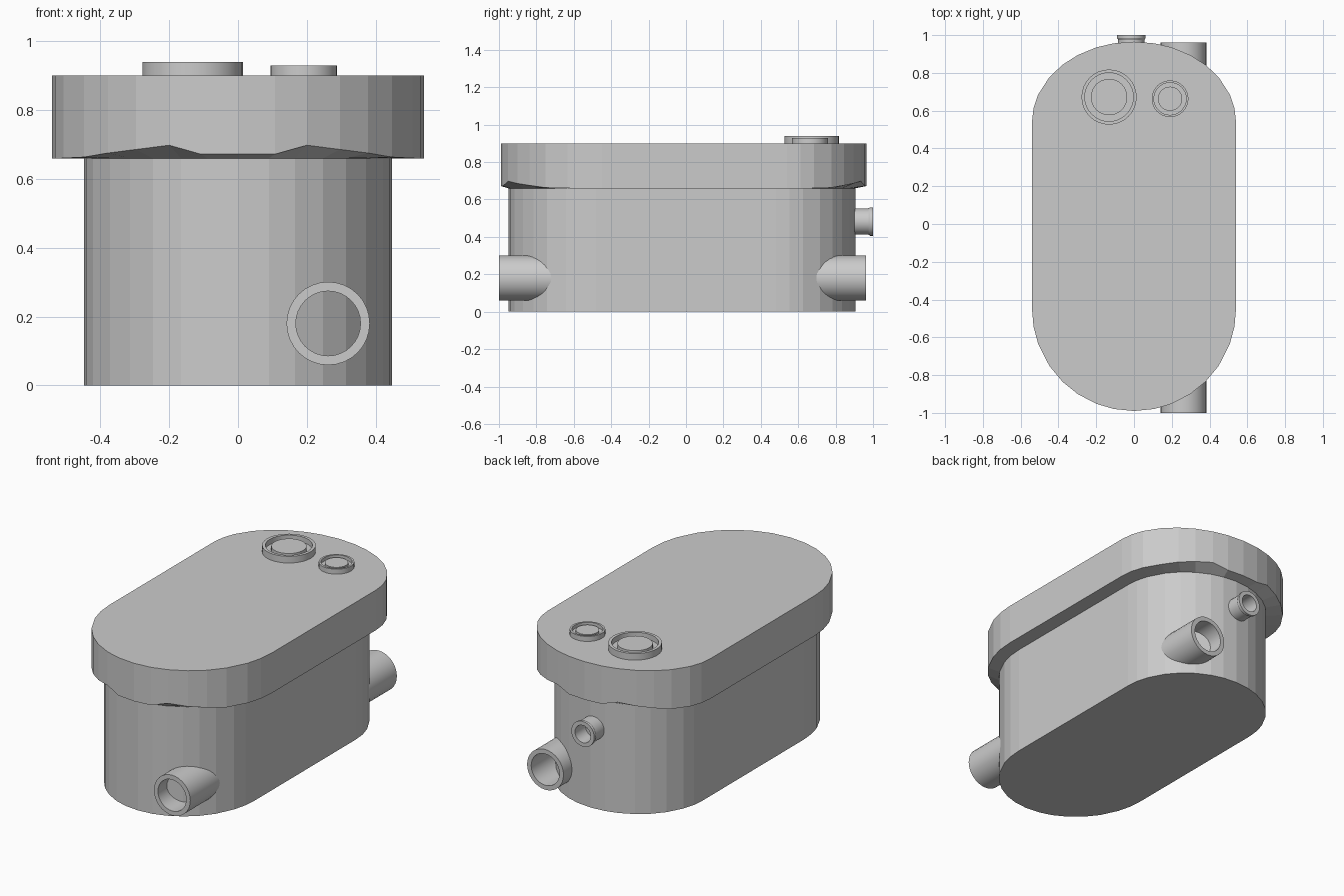
import bpy, bmesh, math
from mathutils import Vector, Matrix

if "Cube" in bpy.data.objects:
    bpy.data.objects.remove(bpy.data.objects["Cube"])

# half-outline of a rounded end as fractions of the half width
FRAC = [0, .2, .37, .55, .70, .83, .94, .985, 1]


def outline(half_w, y_front, c_front, c_back, y_back):
    """Stadium outline, counter-clockwise from the back right corner."""
    xs = [half_w * f for f in FRAC]
    xs = [-x for x in reversed(xs)] + xs[1:]
    arc = lambda x: math.sqrt(max(0, 1 - (x / half_w) ** 2))
    front = [(x, c_front + (y_front - c_front) * arc(x)) for x in xs]
    back = [(x, c_back + (y_back - c_back) * arc(x)) for x in reversed(xs)]
    return front + back


def finish(name, bm):
    bmesh.ops.recalc_face_normals(bm, faces=bm.faces)
    me = bpy.data.meshes.new(name)
    bm.to_mesh(me)
    bm.free()
    ob = bpy.data.objects.new(name, me)
    bpy.context.collection.objects.link(ob)
    return ob


def loft(name, loops, cap_start=True, cap_end=True, closed=False):
    bm = bmesh.new()
    rings = [[bm.verts.new(p) for p in loop] for loop in loops]
    pairs = list(zip(rings, rings[1:]))
    if closed:
        pairs.append((rings[-1], rings[0]))
    n = len(rings[0])
    for a, b in pairs:
        for i in range(n):
            j = (i + 1) % n
            bm.faces.new((a[i], a[j], b[j], b[i]))
    if not closed and cap_start:
        bm.faces.new(rings[0])
    if not closed and cap_end:
        bm.faces.new(rings[-1])
    return finish(name, bm)


def lathe(name, profile, loc, rot_x=0, closed=False, seg=32):
    """Revolve (radius, height) points, then turn about x and place."""
    m = Matrix.Translation(loc) @ Matrix.Rotation(rot_x, 4, 'X')
    loops = [[m @ Vector((r * math.cos(2 * math.pi * i / seg),
                          r * math.sin(2 * math.pi * i / seg), h))
              for i in range(seg)] for r, h in profile]
    ob = loft(name, loops, closed=closed)
    bpy.context.view_layer.objects.active = ob
    ob.select_set(True)
    bpy.ops.object.shade_smooth_by_angle(angle=math.radians(30))
    ob.select_set(False)
    return ob


# tank body
body = outline(.448, -.95, -.48, .48, .905)
loft("tank_body", [[(x, y, z) for x, y in body] for z in (0, .67)])

# lid with a wavy lower rim and a narrow underside
WAVE = [(0, .672), (.11, .672), (.2, .698), (.38, .675), (.45, .663), (.6, .656)]


def rim_z(x):
    x = abs(x)
    for (x0, z0), (x1, z1) in zip(WAVE, WAVE[1:]):
        if x <= x1:
            return z0 + (z1 - z0) * (x - x0) / (x1 - x0)


lid = outline(.54, -.99, -.45, .54, .965)
loft("lid", [[(x, y, .66) for x, y in body],
             [(x, y, rim_z(x)) for x, y in lid],
             [(x, y, .90) for x, y in lid]], cap_start=False)

# inlet and outlet pipes (open tubes running into the body wall)
for name, y, rot in (("front_pipe", -1.0, math.pi / 2), ("back_pipe", .962, -math.pi / 2)):
    lathe(name, [(.121, -.34), (.121, 0), (.094, 0), (.094, -.34)],
          (.262, y, .18), rot, closed=True)

# small flanged port at the back
lathe("small_port", [(.07, -.15), (.07, -.025), (.076, -.015), (.076, 0), (.052, 0), (.052, -.15)],
      (-.014, 1.0, .482), -math.pi / 2, closed=True)

# round access caps on the lid: outer ring, groove, centre disc
for name, x, y, r, h in (("large_cap", -.132, .672, .146, .04), ("small_cap", .191, .663, .097, .03)):
    lathe(name, [(r, -.01), (r, h), (r * .88, h), (r * .88, .008),
                 (r * .66, .008), (r * .66, h * .85)], (x, y, .90))
